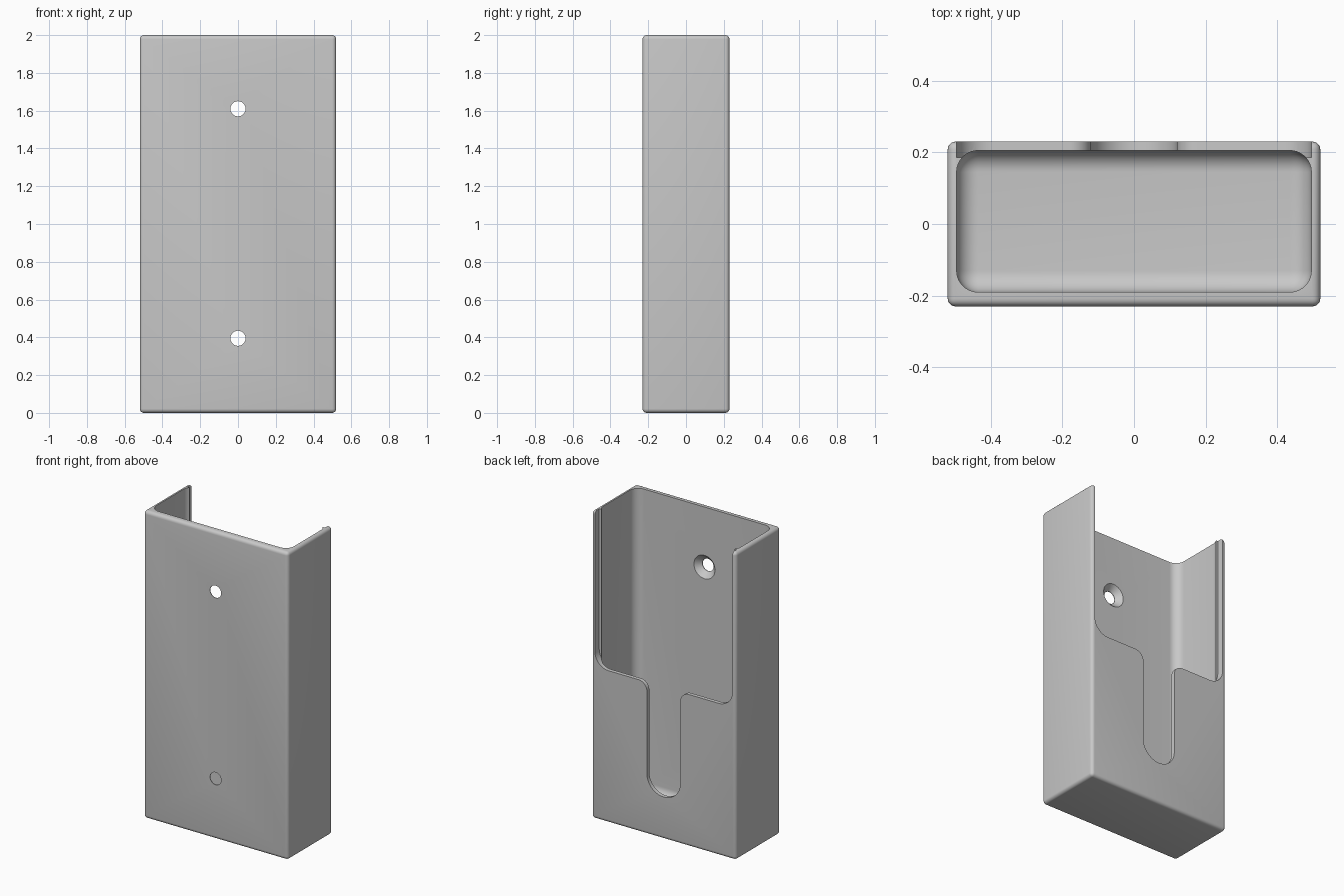
import bpy
import bmesh
from math import radians, sin, cos, pi

old = bpy.data.objects.get("Cube")
if old:
    bpy.data.objects.remove(old, do_unlink=True)

# Material
grey = bpy.data.materials.new("plain grey")
grey.use_nodes = True
colour = (0.58, 0.58, 0.58, 1)
grey.diffuse_color = colour
grey.node_tree.nodes["Principled BSDF"].inputs["Base Color"].default_value = colour


def finish(name, bm):
    bmesh.ops.recalc_face_normals(bm, faces=bm.faces)
    mesh = bpy.data.meshes.new(name)
    bm.to_mesh(mesh)
    bm.free()
    mesh.materials.append(grey)
    obj = bpy.data.objects.new(name, mesh)
    bpy.context.collection.objects.link(obj)
    return obj


def rounded_box(name, low, high, radius, segments):
    bm = bmesh.new()
    bmesh.ops.create_cube(bm, size=1)
    for v in bm.verts:
        v.co = [(a + b) / 2 + c * (b - a) for a, b, c in zip(low, high, v.co)]
    bmesh.ops.bevel(bm, geom=bm.edges[:], offset=radius, segments=segments,
                    profile=0.5, affect='EDGES')
    return finish(name, bm)


def arc(cx, cz, radius, start, end, steps=10):
    angles = [radians(start + (end - start) * i / steps) for i in range(steps + 1)]
    return [(cx + radius * cos(a), cz + radius * sin(a)) for a in angles]


def back_opening():
    # Right half of the outline, from slot bottom to the open top, then mirrored
    half_w, slot, shelf, outer, lip = 0.495, 0.12, 0.99, 0.1, 0.06
    half = arc(0, 0.395, slot, -90, 0, 16)
    half += arc(slot + lip, shelf - lip, lip, 180, 90)
    half += arc(half_w - outer, shelf + outer, outer, -90, 0)
    half.append((half_w, 2.2))
    outline = half + [(-x, z) for x, z in reversed(half[1:])]
    bm = bmesh.new()
    face = bm.faces.new([bm.verts.new((x, 0.185, z)) for x, z in outline])
    ext = bmesh.ops.extrude_face_region(bm, geom=[face])
    verts = [g for g in ext["geom"] if isinstance(g, bmesh.types.BMVert)]
    bmesh.ops.translate(bm, verts=verts, vec=(0, 0.2, 0))
    return finish("back_opening_cutter", bm)


def screw_hole(name, z):
    # Revolved stepped profile: straight bore, then a countersink toward the inside
    profile = [(0.04, -0.3), (0.04, -0.226), (0.076, -0.19), (0.076, -0.15)]
    n = 40
    bm = bmesh.new()
    rings = [[bm.verts.new((r * cos(2 * pi * i / n), y, z + r * sin(2 * pi * i / n)))
              for i in range(n)] for r, y in profile]
    for a, b in zip(rings, rings[1:]):
        for i in range(n):
            j = (i + 1) % n
            bm.faces.new((a[i], a[j], b[j], b[i]))
    bm.faces.new(rings[0])
    bm.faces.new(rings[-1])
    return finish(name, bm)


# Holder shell and the shapes cut out of it
holder = rounded_box("wall_holder", (-0.52, -0.23, 0), (0.52, 0.23, 2), 0.022, 5)
cutters = [
    rounded_box("cavity_cutter", (-0.495, -0.19, 0.04), (0.495, 0.205, 2.3), 0.06, 10),
    back_opening(),
    screw_hole("lower_hole_cutter", 0.395),
    screw_hole("upper_hole_cutter", 1.61),
]
for cutter in cutters:
    mod = holder.modifiers.new(cutter.name, 'BOOLEAN')
    mod.operation = 'DIFFERENCE'
    mod.solver = 'EXACT'
    mod.object = cutter

# Bake the cuts and drop the cutters
bpy.context.view_layer.update()
result = bpy.data.meshes.new_from_object(
    holder.evaluated_get(bpy.context.evaluated_depsgraph_get()))
holder.modifiers.clear()
holder.data = result
for cutter in cutters:
    bpy.data.objects.remove(cutter, do_unlink=True)
result.materials.clear()
result.materials.append(grey)

# Smooth rounded edges, keep cut edges sharp
bpy.ops.object.select_all(action='DESELECT')
holder.select_set(True)
bpy.context.view_layer.objects.active = holder
bpy.ops.object.shade_smooth_by_angle(angle=radians(30))
